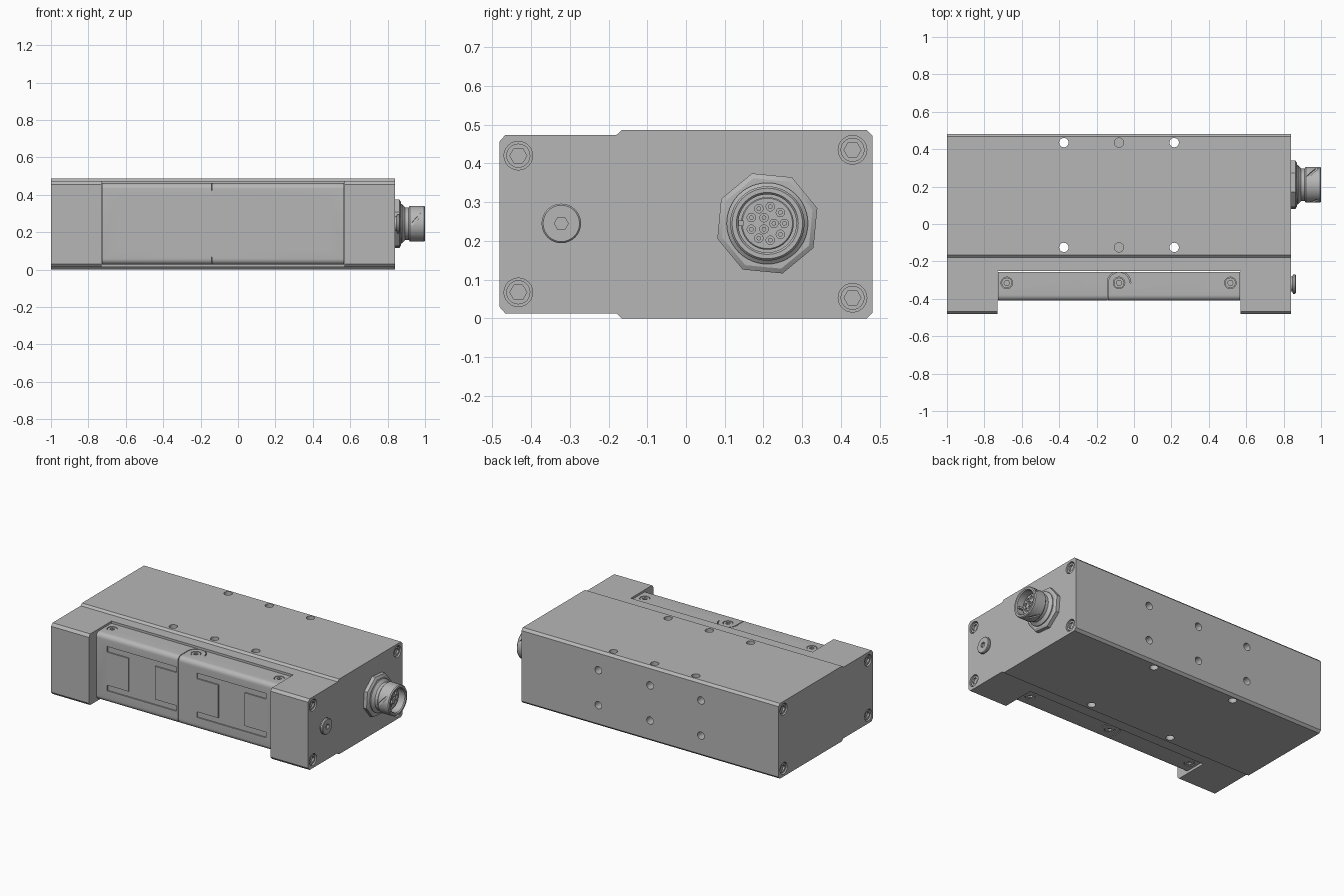
import bpy, bmesh, math
from mathutils import Matrix, Vector

if "Cube" in bpy.data.objects:
    bpy.data.objects.remove(bpy.data.objects["Cube"])

metal = bpy.data.materials.new("satin grey metal")
metal.use_nodes = True
grey = (0.47, 0.47, 0.47, 1)
metal.diffuse_color = grey
metal.node_tree.nodes["Principled BSDF"].inputs["Base Color"].default_value = grey


def finish(name, bm):
    bmesh.ops.recalc_face_normals(bm, faces=bm.faces)
    mesh = bpy.data.meshes.new(name)
    bm.to_mesh(mesh)
    bm.free()
    ob = bpy.data.objects.new(name, mesh)
    mesh.materials.append(metal)
    bpy.context.collection.objects.link(ob)
    return ob


def place(axis, p, t):
    u, v = p
    return {"x": (t, u, v), "y": (u, t, v), "z": (u, v, t)}[axis]


def add_prism(bm, pts, axis, a, b):
    lo = [bm.verts.new(place(axis, p, a)) for p in pts]
    hi = [bm.verts.new(place(axis, p, b)) for p in pts]
    n = len(pts)
    bm.faces.new(lo)
    bm.faces.new(hi)
    for i in range(n):
        j = (i + 1) % n
        bm.faces.new((lo[i], lo[j], hi[j], hi[i]))


def arc(c, r, start, end, n):
    return [(c[0] + r * math.cos(math.radians(start + (end - start) * i / n)),
             c[1] + r * math.sin(math.radians(start + (end - start) * i / n)))
            for i in range(n + 1)]


def circle(c, r, n=24):
    return arc(c, r, 0, 360, n)[:-1]


def rect(u0, u1, v0, v1):
    return [(u0, v0), (u1, v0), (u1, v1), (u0, v1)]


def prism(name, pts, axis, a, b):
    bm = bmesh.new()
    add_prism(bm, pts, axis, a, b)
    return finish(name, bm)


def lathe(name, profile, centre, n, turn=0):
    # revolve (x, radius) points round an axis parallel to x
    bm = bmesh.new()
    rings = [[bm.verts.new(place("x", p, x)) for p in arc(centre, r, turn, turn + 360, n)[:-1]]
             for x, r in profile]
    for a, b in zip(rings, rings[1:]):
        for i in range(n):
            bm.faces.new((a[i], a[(i + 1) % n], b[(i + 1) % n], b[i]))
    bm.faces.new(rings[0])
    bm.faces.new(rings[-1])
    return finish(name, bm)


def cut(ob, bm):
    cutter = finish("cutter", bm)
    cutter.hide_render = True
    mod = ob.modifiers.new("cut", "BOOLEAN")
    mod.operation, mod.object = "DIFFERENCE", cutter
    mod.solver, mod.use_self = "EXACT", True
    bpy.context.view_layer.objects.active = ob
    bpy.ops.object.modifier_apply(modifier=mod.name)
    bpy.data.objects.remove(cutter)


def screw(name, c, r, hex_r, axis, inner, face):
    # disc head with a hexagonal socket
    ob = prism(name, circle(c, r), axis, inner, face)
    out = 1 if face > inner else -1
    bm = bmesh.new()
    add_prism(bm, circle(c, hex_r, 6), axis, face - out * 0.012, face + out * 0.01)
    cut(ob, bm)
    return ob


# Housing: stepped, chamfered section running lengthwise
MID = 0.243
half = [(-0.482, 0.213), (-0.467, 0.23), (-0.18, 0.23), (-0.166, 0.243), (0.467, 0.243), (0.482, 0.228)]
section = [(y, MID + h) for y, h in half] + [(y, MID - h) for y, h in reversed(half)]
housing = prism("housing", section, "x", -1, 0.84)

bm = bmesh.new()
add_prism(bm, rect(-0.73, 0.57, -0.6, -0.25), "z", -0.1, 0.6)
cut(housing, bm)

# Mounting holes and screw counterbores
bm = bmesh.new()
for y in (0.435, -0.125):
    for x in (-0.375, 0.215):
        add_prism(bm, circle((x, y), 0.025), "z", -0.1, 0.6)
    add_prism(bm, circle((-0.08, y), 0.025), "z", 0.43, 0.6)
for x in (-0.444, -0.08, 0.29):
    for z in (0.135, 0.362):
        add_prism(bm, circle((x, z), 0.024), "y", 0.41, 0.6)
corners = [(-0.433, 0.42), (-0.433, 0.067), (0.43, 0.435), (0.43, 0.053)]
for c in corners:
    add_prism(bm, circle(c, 0.037), "x", 0.81, 0.9)
    add_prism(bm, circle(c, 0.037), "x", -1.1, -0.97)
cut(housing, bm)

for i, c in enumerate(corners):
    screw(f"left_end_screw_{i + 1}", c, 0.031, 0.022, "x", 0.8, 0.834)
    screw(f"right_end_screw_{i + 1}", c, 0.031, 0.022, "x", -0.96, -0.994)

# Front cover with rounded long edges
LOW, HIGH, FRONT, R = 0.027, 0.462, -0.41, 0.03
outline = (arc((FRONT + R, HIGH - R), R, 90, 180, 6) + arc((FRONT + R, LOW + R), R, 180, 270, 6)
           + [(-0.256, LOW), (-0.256, HIGH)])
cover = prism("front_cover", outline, "x", -0.727, 0.567)

# I-shaped label recesses
bm = bmesh.new()
for x in (-0.402, 0.24):
    quarter = [(0.248, 0.143), (0.248, 0.107), (0.095, 0.107)]
    right = quarter + [(u, -v) for u, v in reversed(quarter)]
    shape = right + [(-u, v) for u, v in reversed(right)]
    add_prism(bm, [(x + u, 0.248 + v) for u, v in shape], "y", -0.5, FRONT + 0.008)
cut(cover, bm)

# Joint line that curls round the middle screw, above and below
hole_y = -0.315
screw_x = (-0.68, -0.08, 0.515)
bm = bmesh.new()
pivot = (-0.08, hole_y)
path = ([(-0.143, -0.5)] + arc(pivot, 0.063, 180, 0, 16) + arc(pivot, 0.058, 0, 180, 16)
        + [(-0.138, -0.5)])
add_prism(bm, path, "z", HIGH - 0.04, HIGH + 0.1)
add_prism(bm, path, "z", LOW - 0.1, LOW + 0.04)
cut(cover, bm)
bm = bmesh.new()
add_prism(bm, rect(-0.143, -0.138, LOW, HIGH), "y", -0.5, FRONT + 0.006)
for x in screw_x:
    add_prism(bm, circle((x, hole_y), 0.031), "z", HIGH - 0.02, HIGH + 0.1)
    add_prism(bm, circle((x, hole_y), 0.031), "z", LOW - 0.1, LOW + 0.02)
cut(cover, bm)
for i, x in enumerate(screw_x):
    screw(f"cover_screw_top_{i + 1}", (x, hole_y), 0.028, 0.015, "z", HIGH - 0.03, HIGH - 0.002)
    screw(f"cover_screw_bottom_{i + 1}", (x, hole_y), 0.028, 0.015, "z", LOW + 0.03, LOW + 0.002)

# Vent plug on the left end
plug_c = (-0.322, 0.245)
lathe("plug_stem", [(0.83, 0.04), (0.851, 0.04)], plug_c, 32)
plug = lathe("plug_head", [(0.848, 0.046), (0.851, 0.051), (0.862, 0.051), (0.866, 0.047)], plug_c, 32)
bm = bmesh.new()
add_prism(bm, circle(plug_c, 0.018, 6), "x", 0.853, 0.9)
cut(plug, bm)

# Round connector: nut, shell, contact block and pins
hub = (0.21, 0.245)
lathe("connector_nut", [(0.835, 0.135), (0.863, 0.135), (0.871, 0.122)], hub, 8, 17)
shell = lathe("connector_shell", [(0.86, 0.105), (0.877, 0.105), (0.882, 0.098), (0.893, 0.087),
                                  (0.912, 0.087), (0.92, 0.096), (0.994, 0.096), (1, 0.091),
                                  (1, 0.08), (0.994, 0.075), (0.93, 0.075)], hub, 48)

# Slanted bayonet slots round the shell
bm = bmesh.new()
for k in range(3):
    m = (Matrix.Translation(Vector((0.955, hub[0], hub[1])))
         @ Matrix.Rotation(math.radians(75 + 120 * k), 4, "X")
         @ Matrix.Translation(Vector((0, 0, 0.098)))
         @ Matrix.Rotation(math.radians(50), 4, "Z")
         @ Matrix.Diagonal((0.085, 0.014, 0.02, 1)))
    bmesh.ops.create_cube(bm, size=1, matrix=m)
cut(shell, bm)

block = lathe("contact_block", [(0.92, 0.068), (0.953, 0.068), (0.956, 0.065)], hub, 40)
contacts = circle(hub, 0.044, 9) + circle(hub, 0.017, 3)
bm = bmesh.new()
for c in contacts:
    add_prism(bm, circle(c, 0.011, 14), "x", 0.938, 1)
cut(block, bm)
bm = bmesh.new()
for c in contacts:
    add_prism(bm, circle(c, 0.006, 10), "x", 0.93, 0.951)
finish("contact_pins", bm)
prism("locating_key", rect(hub[0] - 0.077, hub[0] - 0.062, hub[1] - 0.007, hub[1] + 0.007), "x", 0.925, 0.985)

# Smooth round walls, keep edges sharp
for ob in bpy.context.collection.objects:
    if ob.type == "MESH" and metal.name in ob.data.materials:
        bpy.ops.object.select_all(action="DESELECT")
        ob.select_set(True)
        bpy.context.view_layer.objects.active = ob
        bpy.ops.object.shade_smooth_by_angle(angle=math.radians(30))
